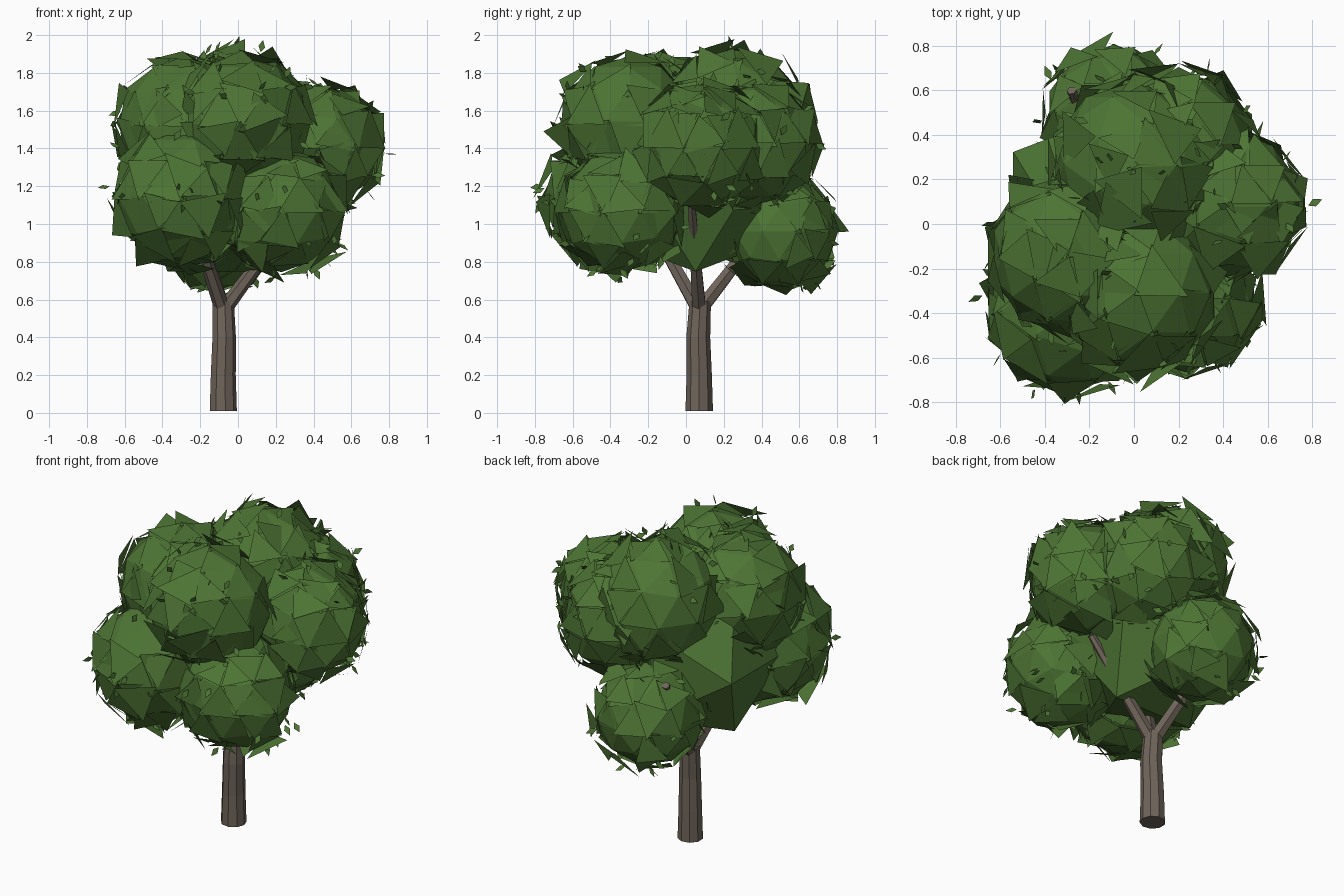
import bpy
import bmesh
import math
import random
from mathutils import Vector, Matrix

random.seed(11)
cube = bpy.data.objects.get("Cube")
if cube:
    bpy.data.objects.remove(cube, do_unlink=True)


def make_material(name, rgb):
    mat = bpy.data.materials.new(name)
    mat.use_nodes = True
    mat.diffuse_color = (*rgb, 1)
    bsdf = mat.node_tree.nodes["Principled BSDF"]
    bsdf.inputs["Base Color"].default_value = (*rgb, 1)
    bsdf.inputs["Roughness"].default_value = 0.9
    return mat


LEAF = make_material("leaf green", (0.074, 0.175, 0.034))
BARK = make_material("bark brown", (0.158, 0.128, 0.102))


def finish(bm, name, mat):
    mesh = bpy.data.meshes.new(name)
    bm.to_mesh(mesh)
    bm.free()
    mesh.materials.append(mat)
    obj = bpy.data.objects.new(name, mesh)
    bpy.context.collection.objects.link(obj)
    return obj


def random_direction():
    while True:
        v = Vector([random.uniform(-1, 1) for _ in range(3)])
        if 0.1 < v.length < 1:
            return v.normalized()


def limb(name, path, sides):
    """Tapered faceted tube through (x, y, z, radius) stations."""
    bm = bmesh.new()
    points = [Vector(p[:3]) for p in path]
    axis = (points[-1] - points[0]).normalized()
    turn = Vector((0, 0, 1)).rotation_difference(axis)
    rings = []
    for centre, station in zip(points, path):
        ring = []
        for i in range(sides):
            a = math.tau * i / sides
            offset = Vector((math.cos(a), math.sin(a), 0)) * station[3]
            ring.append(bm.verts.new(centre + turn @ offset))
        rings.append(ring)
    for low, high in zip(rings, rings[1:]):
        for i in range(sides):
            j = (i + 1) % sides
            bm.faces.new((low[i], low[j], high[j], high[i]))
    bm.faces.new(rings[0][::-1])
    bm.faces.new(rings[-1])
    return finish(bm, name, BARK)


def add_leaf(bm, base, direction, length=0.07):
    """Small diamond leaf pointing along a direction."""
    side = direction.cross(random_direction()).normalized() * length * 0.26
    middle = base + direction * length * 0.45
    corners = (base, middle + side, base + direction * length, middle - side)
    bm.faces.new([bm.verts.new(c) for c in corners])


def add_flap(bm, corners, centre, lift, max_tilt, size, inward):
    """Loose tilted copy of a facet, lifted away from the clump."""
    mid = sum(corners, Vector()) / len(corners)
    shift = (mid - centre).normalized() * lift
    tilt = Matrix.Rotation(random.uniform(-max_tilt, max_tilt), 3,
                           random_direction())
    moved = [mid + shift + tilt @ (c - mid) * size for c in corners]
    if inward:
        moved.reverse()
    bm.faces.new([bm.verts.new(c) for c in moved])


def leaf_clump(name, centre, radius):
    """Faceted ball with loose flaps lifted off it and small leaves around."""
    centre = Vector(centre)
    bm = bmesh.new()
    bmesh.ops.create_icosphere(bm, subdivisions=2, radius=radius,
                               matrix=Matrix.Translation(centre))
    for facet in [[v.co.copy() for v in f.verts] for f in bm.faces]:
        # Inward flaps show as the shaded rim, outward ones roughen the skin
        if random.random() < 0.6:
            add_flap(bm, facet, centre, random.uniform(0.01, 0.045), 0.5,
                     random.uniform(1.0, 1.3), True)
        if random.random() < 0.3:
            add_flap(bm, facet, centre, 0.0, 0.4, 1.2, False)
    for _ in range(22):
        out = random_direction()
        base = centre + out * (radius + random.uniform(-0.01, 0.03))
        add_leaf(bm, base, (out + random_direction() * 0.9).normalized())
    return finish(bm, name, LEAF)


# Trunk and the three limbs that fork from it
limb("trunk", [(-0.08, 0.07, 0.01, 0.074), (-0.08, 0.07, 0.2, 0.068),
               (-0.075, 0.065, 0.4, 0.064), (-0.08, 0.075, 0.59, 0.058)], 9)
fork = (-0.08, 0.07, 0.54, 0.042)
for name, tip in (("back_branch", (-0.28, 0.6, 1.22, 0.022)),
                  ("side_branch", (0.34, 0.03, 1.1, 0.022)),
                  ("front_branch", (-0.3, -0.3, 1.2, 0.024))):
    limb(name, [fork, tip], 6)

# Coarse inner mass of the crown, resting on one edge
core = bmesh.new()
bmesh.ops.create_icosphere(core, subdivisions=1, radius=0.52,
                           matrix=Matrix.Translation((-0.1, 0.05, 1.19))
                           @ Matrix.Rotation(math.radians(-31.7), 4, 'Y'))
finish(core, "crown_core", LEAF)

# Outer clumps of foliage
clumps = {
    "top_back_clump": ((0.0, 0.27, 1.55), 0.37),
    "back_right_clump": ((0.2, 0.36, 1.43), 0.33),
    "top_front_clump": ((0.02, -0.31, 1.53), 0.355),
    "top_left_clump": ((-0.29, -0.14, 1.53), 0.355),
    "right_clump": ((0.43, 0.09, 1.41), 0.325),
    "low_left_clump": ((-0.29, -0.39, 1.14), 0.36),
    "low_right_clump": ((0.23, -0.34, 1.07), 0.325),
    "low_back_clump": ((-0.09, 0.5, 0.96), 0.305),
}
for name, (centre, radius) in clumps.items():
    leaf_clump(name, centre, radius)

# Stray leaves at the edges of the crown
stray = bmesh.new()
for spot in ((0.12, 0.22, 1.91), (-0.3, -0.76, 1.2), (0.71, 0.05, 1.26),
             (-0.68, -0.32, 1.2), (0.5, -0.25, 0.95), (0.48, -0.22, 0.88),
             (0.45, -0.28, 0.82), (0.53, -0.2, 0.9), (0.36, 0.62, 1.6)):
    base = Vector(spot)
    out = (base - Vector((0, 0, 1.3))).normalized()
    add_leaf(stray, base, out)
finish(stray, "stray_leaves", LEAF)
